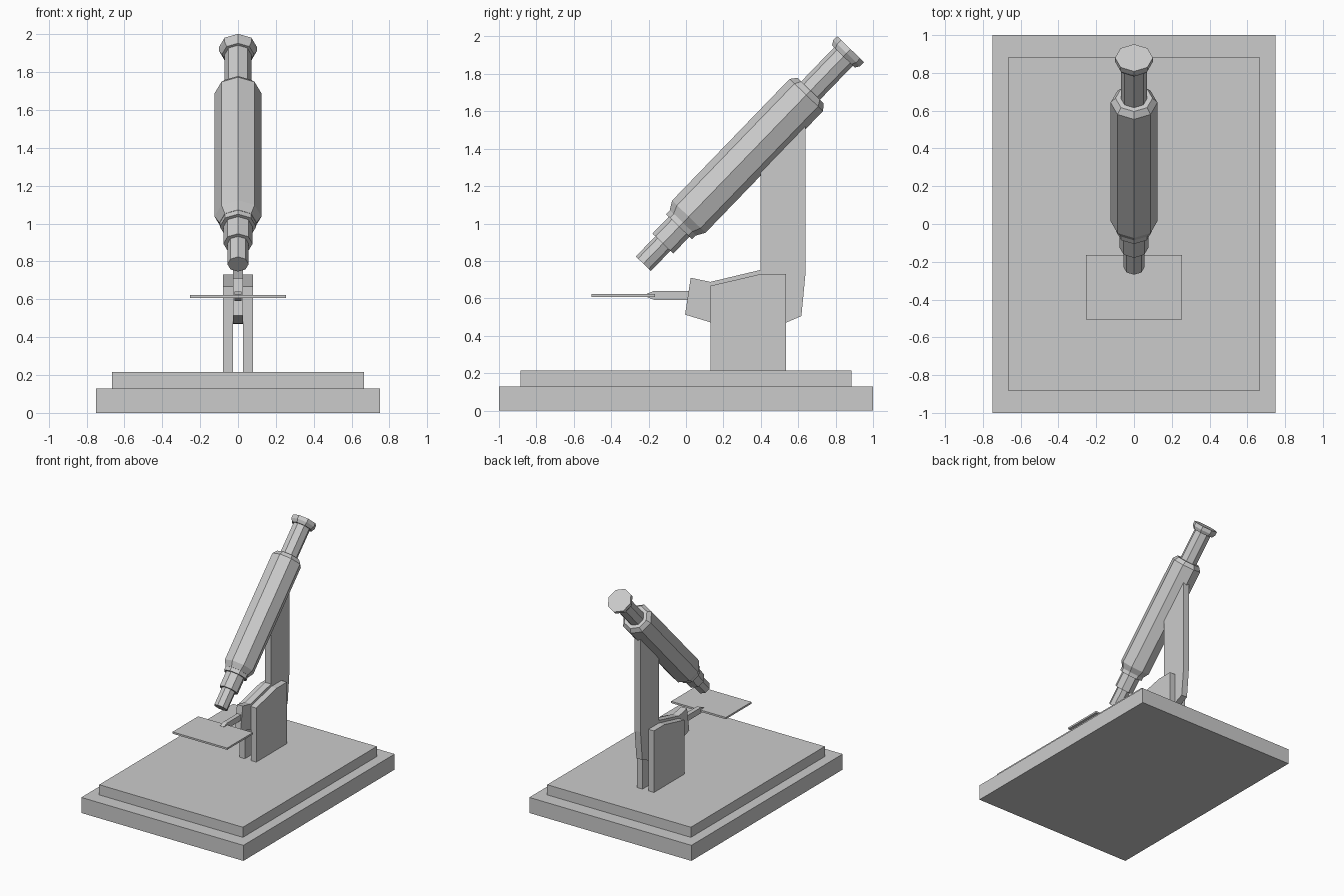
import bpy
import math
from mathutils import Vector

if "Cube" in bpy.data.objects:
    bpy.data.objects.remove(bpy.data.objects["Cube"])


def make_object(name, verts, faces):
    mesh = bpy.data.meshes.new(name)
    mesh.from_pydata(verts, [], faces)
    mesh.update()
    obj = bpy.data.objects.new(name, mesh)
    bpy.context.collection.objects.link(obj)
    return obj


def plate(name, profile, x0, x1):
    """Extrude a counter-clockwise (y, z) profile from x0 to x1."""
    n = len(profile)
    verts = [(x, y, z) for x in (x0, x1) for y, z in profile]
    faces = [tuple(reversed(range(n))), tuple(range(n, 2 * n))]
    for i in range(n):
        j = (i + 1) % n
        faces.append((i, j, n + j, n + i))
    return make_object(name, verts, faces)


def box(name, x, y0, y1, z0, z1):
    return plate(name, [(y0, z0), (y1, z0), (y1, z1), (y0, z1)], -x, x)


# Tilted optical axis, starting at the centre of the lens tip
TILT = math.radians(46)
TIP = Vector((0, -0.228, 0.785))
AXIS = Vector((0, math.cos(TILT), math.sin(TILT)))
SIDE = Vector((1, 0, 0))
UP = AXIS.cross(SIDE)
SIDES = 8


def lathe(name, profile):
    """Eight-sided solid along the tilted axis from (distance, radius) pairs."""
    verts = []
    for t, r in profile:
        for k in range(SIDES):
            a = 2 * math.pi * k / SIDES
            verts.append(TIP + AXIS * t + (SIDE * math.cos(a) + UP * math.sin(a)) * r)
    last = (len(profile) - 1) * SIDES
    faces = [tuple(reversed(range(SIDES))), tuple(range(last, last + SIDES))]
    for ring in range(len(profile) - 1):
        for k in range(SIDES):
            a, b = ring * SIDES + k, ring * SIDES + (k + 1) % SIDES
            faces.append((a, b, b + SIDES, a + SIDES))
    return make_object(name, verts, faces)


# Stepped base
box("base_lower", 0.75, -1, 1, 0, 0.13)
box("base_upper", 0.665, -0.885, 0.885, 0.13, 0.215)

# Pair of upright brackets
bracket = [(0.13, 0.215), (0.535, 0.215), (0.535, 0.73), (0.40, 0.73), (0.13, 0.667)]
for label, s in (("left", -1), ("right", 1)):
    xs = sorted((s * 0.027, s * 0.078))
    plate(label + "_bracket", bracket, *xs)

# Arm held between the brackets, its top sunk into the tube
plate("arm", [(-0.005, 0.513), (0.13, 0.472), (0.535, 0.47), (0.617, 0.505),
              (0.64, 0.746), (0.64, 1.62), (0.398, 1.36), (0.398, 0.752),
              (0.13, 0.688), (0.025, 0.71)], -0.027, 0.027)

# Specimen stage and its support bar
plate("stage_bar", [(-0.21, 0.607), (-0.17, 0.592), (0.02, 0.592),
                    (0.02, 0.64), (-0.17, 0.64), (-0.21, 0.624)], -0.018, 0.018)
box("stage", 0.253, -0.505, -0.165, 0.607, 0.622)

# Optical tube, lens and eyepiece
lathe("objective_lens", [(0, 0.056), (0.17, 0.056)])
lathe("nosepiece", [(0.15, 0.077), (0.30, 0.077)])
lathe("tube_collar", [(0.275, 0.096), (0.32, 0.096)])
lathe("main_tube", [(0.305, 0.098), (0.35, 0.124), (1.254, 0.124), (1.287, 0.098)])
lathe("eyepiece_tube", [(1.27, 0.07), (1.56, 0.07)])
lathe("eyepiece_cap", [(1.54, 0.085), (1.565, 0.1), (1.595, 0.1)])
